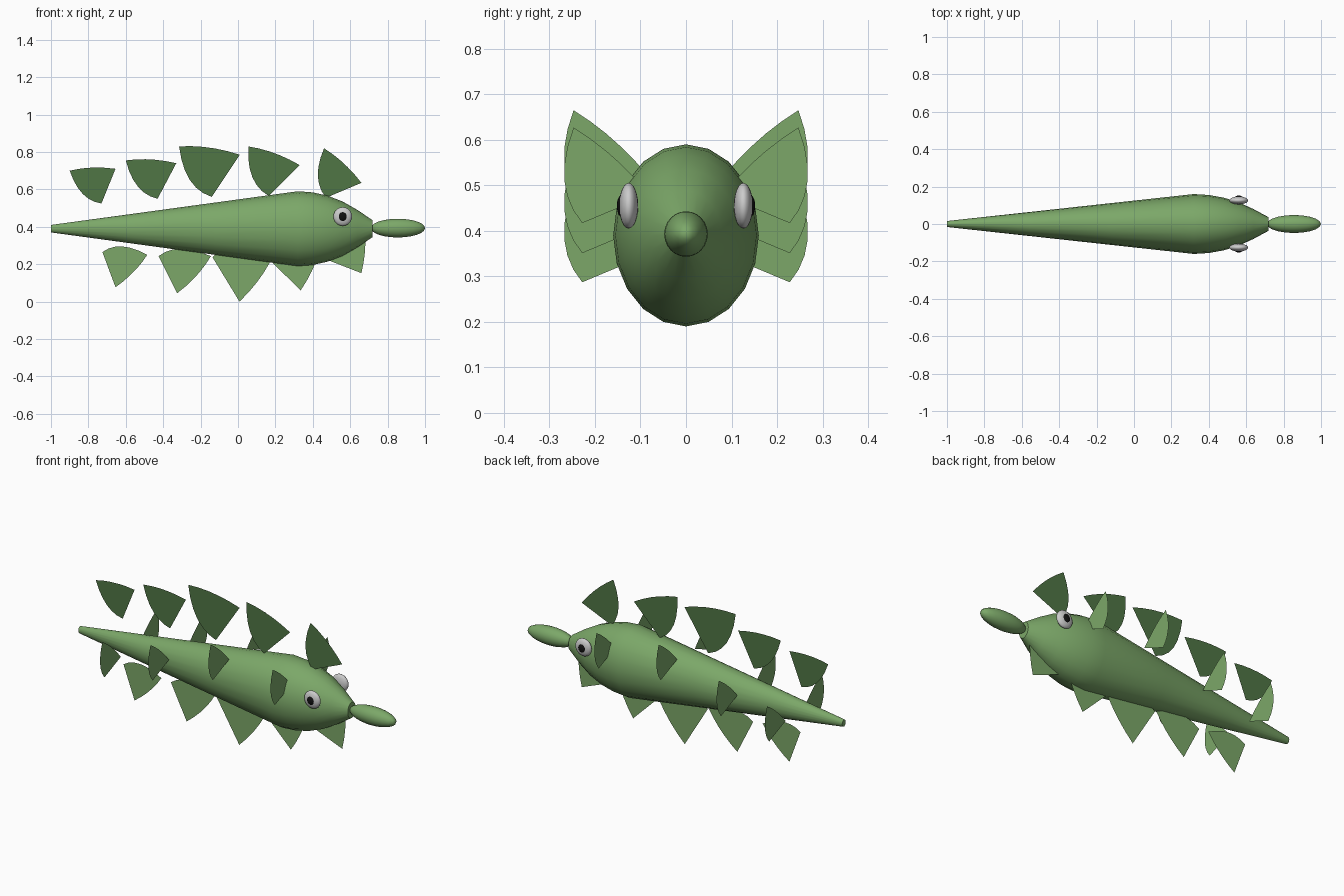
import bpy, bmesh, math
from mathutils import Vector

if "Cube" in bpy.data.objects:
    bpy.data.objects.remove(bpy.data.objects["Cube"])

CZ = 0.39  # height of the body axis


def material(name, rgb):
    m = bpy.data.materials.new(name)
    m.diffuse_color = (*rgb, 1)
    m.use_nodes = True
    m.node_tree.nodes["Principled BSDF"].inputs["Base Color"].default_value = m.diffuse_color
    return m


GREEN = material("skin_green", (0.20, 0.39, 0.14))
DARK = material("dorsal_green", (0.08, 0.18, 0.06))
BLACK = material("pupil_black", (0.006, 0.006, 0.006))


def finish(bm, name, mat=None, smooth=True):
    me = bpy.data.meshes.new(name)
    bm.to_mesh(me)
    bm.free()
    ob = bpy.data.objects.new(name, me)
    bpy.context.collection.objects.link(ob)
    if mat:
        me.materials.append(mat)
    for p in me.polygons:
        p.use_smooth = smooth
    return ob


def ellipsoid(name, centre, radii, mat=None):
    bm = bmesh.new()
    bmesh.ops.create_uvsphere(bm, u_segments=20, v_segments=12, radius=1)
    for v in bm.verts:
        v.co = Vector(centre) + Vector([c * r for c, r in zip(v.co, radii)])
    return finish(bm, name, mat)


def fin(name, curved, tip, corner, mat):
    """Flat fin spanned by three corners: curved->tip bulges, tip->corner bows slightly."""
    c, a, b = Vector(curved), Vector(tip), Vector(corner)
    uv = [(i / 6, -0.8 * i / 6 * (1 - i / 6)) for i in range(7)]
    for i in range(1, 6):
        t = i / 5
        k = 0.13 * t * (1 - t)
        uv.append((1 - t + k, t + k))
    bm = bmesh.new()
    bm.faces.new([bm.verts.new(c + (a - c) * u + (b - c) * v) for u, v in uv])
    return finish(bm, name, mat, False)


# Body: oval lathe along x
profile = [(-1, 0.02), (-0.56, 0.08), (-0.12, 0.14), (0.32, 0.2), (0.40, 0.194),
           (0.48, 0.176), (0.56, 0.145), (0.64, 0.099), (0.72, 0.045)]
bm = bmesh.new()
N = 20
rings = [[bm.verts.new((x, 0.8 * r * math.sin(2 * math.pi * i / N),
                        CZ + r * math.cos(2 * math.pi * i / N))) for i in range(N)]
         for x, r in profile]
for p, q in zip(rings, rings[1:]):
    for i in range(N):
        j = (i + 1) % N
        bm.faces.new((p[i], p[j], q[j], q[i]))
bm.faces.new(rings[0])
bm.faces.new(rings[-1])
bmesh.ops.recalc_face_normals(bm, faces=bm.faces)
body = finish(bm, "body", GREEN)
bpy.context.view_layer.objects.active = body
body.select_set(True)
bpy.ops.object.shade_smooth_by_angle(angle=math.radians(40))

# Snout
ellipsoid("snout", (0.855, 0, CZ + 0.003), (0.145, 0.048, 0.05), GREEN)

# Dorsal fins on the centre plane: curved end, tip, inner corner as (x, z)
dorsal = [((-0.73, 0.525), (-0.90, 0.70), (-0.655, 0.71)),
          ((-0.43, 0.55), (-0.60, 0.755), (-0.33, 0.74)),
          ((-0.14, 0.56), (-0.315, 0.83), (0.01, 0.785)),
          ((0.165, 0.565), (0.055, 0.83), (0.33, 0.73)),
          ((0.47, 0.555), (0.46, 0.82), (0.66, 0.635))]
# Belly fins
belly = [((-0.725, 0.265), (-0.485, 0.25), (-0.655, 0.077)),
         ((-0.425, 0.243), (-0.145, 0.243), (-0.325, 0.045)),
         ((-0.137, 0.238), (0.20, 0.27), (0.008, 0.0)),
         ((0.165, 0.227), (0.45, 0.325), (0.335, 0.06)),
         ((0.468, 0.227), (0.675, 0.42), (0.66, 0.152))]
for label, rows, mat in (("dorsal_fin", dorsal, DARK), ("belly_fin", belly, GREEN)):
    for n, pts in enumerate(rows, 1):
        fin(f"{label}_{n}", *[(x, 0, z) for x, z in pts], mat)

# Mirrored side fins and eyes
for side, s in (("near", -1), ("far", 1)):
    for n, (x, z) in enumerate([(0.393, 0.627), (0, 0.665), (-0.381, 0.561), (-0.686, 0.497)], 1):
        fin(f"{side}_side_fin_{n}", (x, s * 0.228, z - 0.21), (x, s * 0.247, z),
            (x, s * 0.08, z - 0.148), GREEN)
    ellipsoid(f"{side}_eye", (0.56, s * 0.126, 0.455), (0.05, 0.021, 0.05))
    ellipsoid(f"{side}_pupil", (0.56, s * 0.137, 0.455), (0.025, 0.015, 0.027), BLACK)
